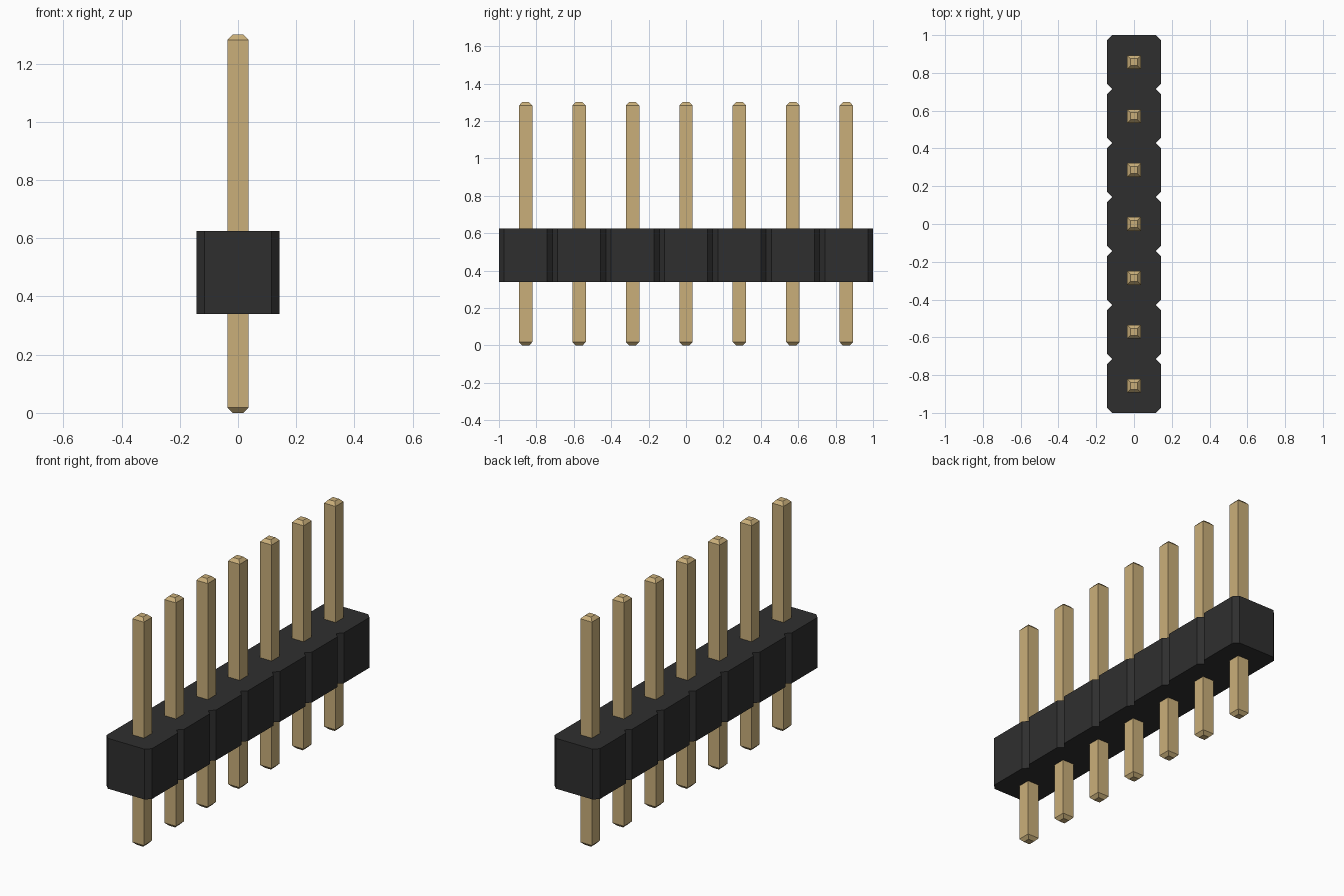
import bpy, bmesh

PINS = 7
PITCH = 2 / PINS
HALF = PITCH / 2
CHAMFER = 0.028
BODY_BOTTOM, BODY_TOP = 0.34, 0.625
PIN_HALF, TIP_HALF, TIP_HEIGHT, PIN_TOP = 0.036, 0.019, 0.018, 1.3

cube = bpy.data.objects.get("Cube")
if cube:
    bpy.data.objects.remove(cube, do_unlink=True)


def make_material(name, colour):
    mat = bpy.data.materials.new(name)
    mat.use_nodes = True
    mat.diffuse_color = colour
    mat.node_tree.nodes["Principled BSDF"].inputs["Base Color"].default_value = colour
    return mat


def loft(bm, rings):
    """Skin a stack of matching vertex rings and cap both ends."""
    loops = [[bm.verts.new(p) for p in ring] for ring in rings]
    for low, high in zip(loops, loops[1:]):
        for i in range(len(low)):
            j = (i + 1) % len(low)
            bm.faces.new((low[i], low[j], high[j], high[i]))
    bm.faces.new(loops[0][::-1])
    bm.faces.new(loops[-1])


def make_object(name, rings, mat):
    bm = bmesh.new()
    loft(bm, rings)
    bmesh.ops.recalc_face_normals(bm, faces=bm.faces)
    mesh = bpy.data.meshes.new(name)
    bm.to_mesh(mesh)
    bm.free()
    mesh.materials.append(mat)
    obj = bpy.data.objects.new(name, mesh)
    bpy.context.collection.objects.link(obj)
    return obj


black = make_material("black plastic", (0.028, 0.028, 0.028, 1))
gold = make_material("gold metal", (0.59, 0.43, 0.195, 1))

centres = [(i - (PINS - 1) / 2) * PITCH for i in range(PINS)]

# Housing: one chamfered outline with a notch between neighbouring pins
inner = HALF - CHAMFER
right_side = []
for i, y in enumerate(centres):
    if i == 0:
        right_side.append((inner, y - HALF))
    right_side += [(HALF, y - inner), (HALF, y + inner), (inner, y + HALF)]
outline = right_side + [(-x, y) for x, y in reversed(right_side)]
make_object("housing",
            [[(x, y, z) for x, y in outline] for z in (BODY_BOTTOM, BODY_TOP)],
            black)


# Pins: square posts with tapered tips at both ends
def square(half, y, z):
    return [(sx * half, y + sy * half, z)
            for sx, sy in ((-1, -1), (1, -1), (1, 1), (-1, 1))]


for number, y in enumerate(centres, 1):
    make_object(f"pin_{number}", [
        square(TIP_HALF, y, 0),
        square(PIN_HALF, y, TIP_HEIGHT),
        square(PIN_HALF, y, PIN_TOP - TIP_HEIGHT),
        square(TIP_HALF, y, PIN_TOP),
    ], gold)
